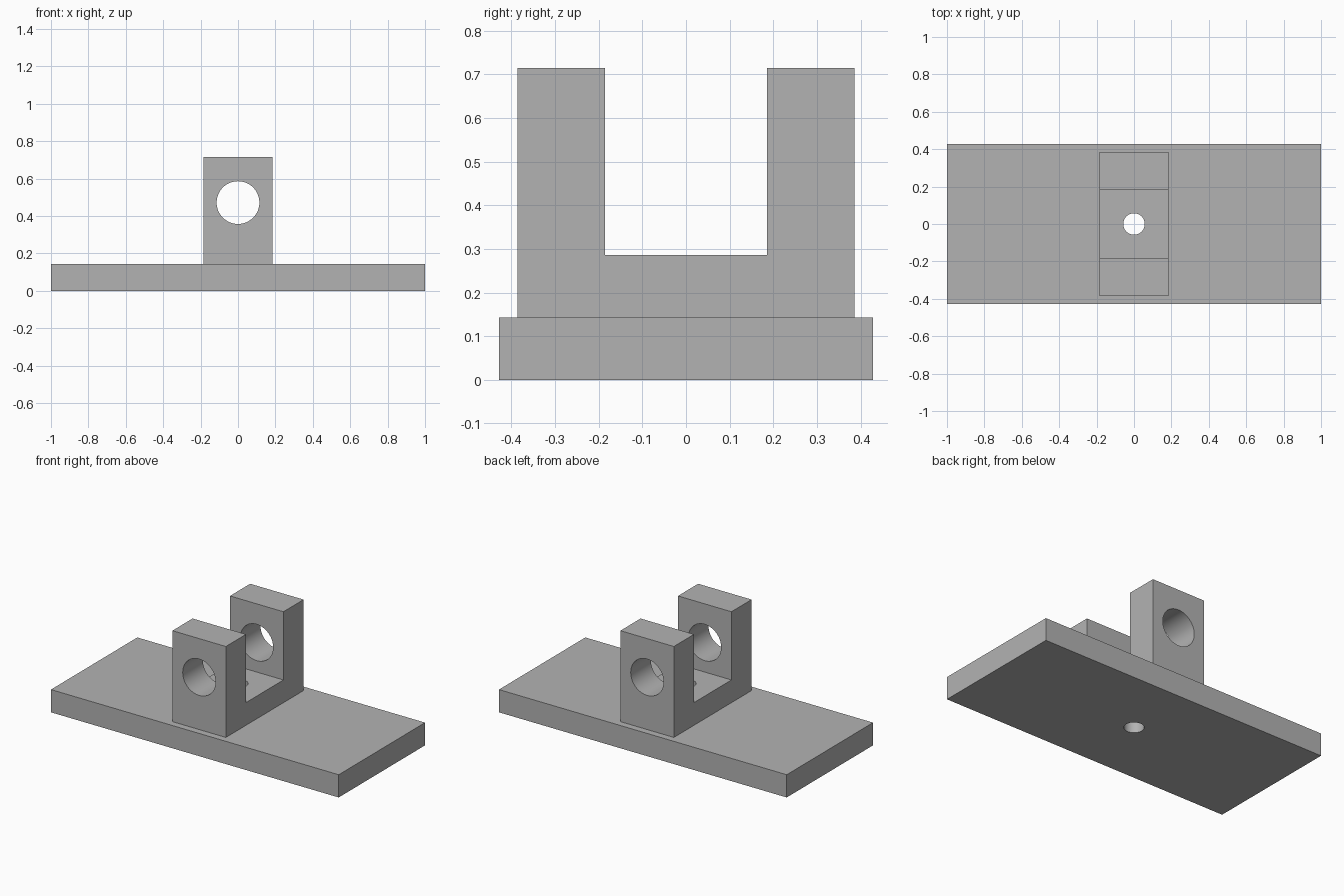
import bpy
import bmesh
import math

default = bpy.data.objects.get("Cube")
if default:
    bpy.data.objects.remove(default, do_unlink=True)

# Overall sizes
U = 1 / 7
BASE_TOP = U
HALF_W = 1.3 * U      # bracket half width, and half the slot
HALF_D = 2.7 * U      # bracket half depth
FLOOR, TOP = 2 * U, 5 * U

grey = bpy.data.materials.new("plain grey")
grey.use_nodes = True
colour = (0.45, 0.45, 0.45, 1)
grey.diffuse_color = colour
grey.node_tree.nodes["Principled BSDF"].inputs["Base Color"].default_value = colour


def make_prism(name, profile, half_x):
    """Extrude a (y, z) profile along x."""
    bm = bmesh.new()
    face = bm.faces.new([bm.verts.new((-half_x, y, z)) for y, z in profile])
    moved = bmesh.ops.extrude_face_region(bm, geom=[face])["geom"]
    bmesh.ops.translate(bm, vec=(2 * half_x, 0, 0),
                        verts=[v for v in moved if isinstance(v, bmesh.types.BMVert)])
    bmesh.ops.recalc_face_normals(bm, faces=bm.faces[:])
    mesh = bpy.data.meshes.new(name)
    bm.to_mesh(mesh)
    bm.free()
    mesh.materials.append(grey)
    obj = bpy.data.objects.new(name, mesh)
    bpy.context.collection.objects.link(obj)
    return obj


def drill(obj, radius, location, rotation=(0, 0, 0)):
    """Bore a round hole right through the part."""
    bpy.ops.mesh.primitive_cylinder_add(vertices=64, radius=radius, depth=2,
                                        location=location, rotation=rotation)
    cutter = bpy.context.object
    cutter.data.materials.append(grey)
    cutter.hide_render = True
    mod = obj.modifiers.new("hole", 'BOOLEAN')
    mod.operation = 'DIFFERENCE'
    mod.solver = 'EXACT'
    mod.object = cutter
    bpy.ops.object.select_all(action='DESELECT')
    obj.select_set(True)
    bpy.context.view_layer.objects.active = obj
    bpy.ops.object.modifier_apply(modifier=mod.name)
    bpy.data.objects.remove(cutter, do_unlink=True)


# Flat base plate
base = make_prism("base_plate", [(-3 * U, 0), (3 * U, 0),
                                 (3 * U, BASE_TOP), (-3 * U, BASE_TOP)], 1)

# U-shaped bracket with two upright lugs
half = [(HALF_D, BASE_TOP), (HALF_D, TOP), (HALF_W, TOP), (HALF_W, FLOOR)]
bracket = make_prism("clevis_bracket",
                     half + [(-y, z) for y, z in reversed(half)], HALF_W)

# Pin hole through both lugs, bolt hole through floor and base
drill(bracket, 0.8 * U, (0, 0, 3.3 * U), (math.pi / 2, 0, 0))
for part in (base, bracket):
    drill(part, 0.4 * U, (0, 0, 0.2))
    bpy.ops.object.shade_smooth_by_angle(angle=math.radians(30))
